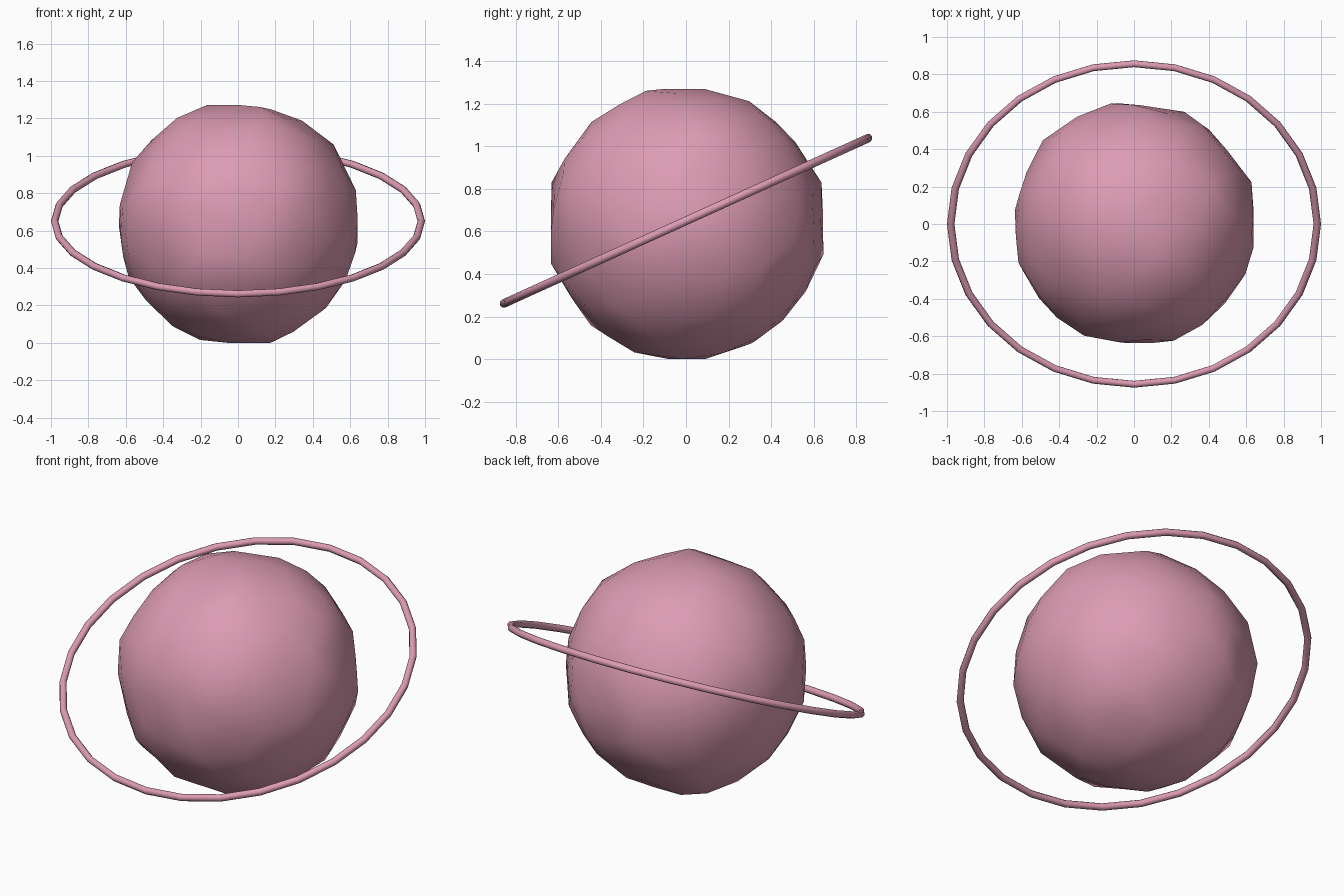
import bpy, math, random
from mathutils import Matrix, Vector

if "Cube" in bpy.data.objects:
    bpy.data.objects.remove(bpy.data.objects["Cube"])

random.seed(7)
pink = bpy.data.materials.new("dusty pink")
pink.diffuse_color = (0.72, 0.33, 0.45, 1)
pink.use_nodes = True
pink.node_tree.nodes["Principled BSDF"].inputs["Base Color"].default_value = pink.diffuse_color


def finish(obj, name):
    obj.name = name
    obj.data.materials.append(pink)
    for p in obj.data.polygons:
        p.use_smooth = True


# Planet: coarse sphere with a lumpy surface and slightly flattened extremes
CENTRE = Vector((0, 0, 0.635))
LOW, HIGH = (-0.645, -0.635, -0.635), (0.64, 0.655, 0.635)
bpy.ops.mesh.primitive_ico_sphere_add(subdivisions=3, radius=1)
planet = bpy.context.object
tilt = Matrix.Rotation(0.3, 3, 'X') @ Matrix.Rotation(0.2, 3, 'Y')
for v in planet.data.vertices:
    jitter = Vector([random.uniform(-0.045, 0.045) for _ in range(3)])
    d = (tilt @ v.co + jitter).normalized()
    p = d * random.uniform(0.635, 0.668)
    v.co = CENTRE + Vector([min(max(c, a), b) for c, a, b in zip(p, LOW, HIGH)])
finish(planet, "planet")

# Ring: thin tilted hoop, a little narrower front to back
bpy.ops.mesh.primitive_torus_add(major_segments=28, minor_segments=8,
                                 major_radius=0.98, minor_radius=0.02)
ring = bpy.context.object
ring.data.transform(Matrix.Translation((0, 0, 0.65))
                    @ Matrix.Rotation(math.radians(24.4), 4, 'X')
                    @ Matrix.Diagonal((1, 0.96, 1, 1)))
finish(ring, "orbit_ring")
